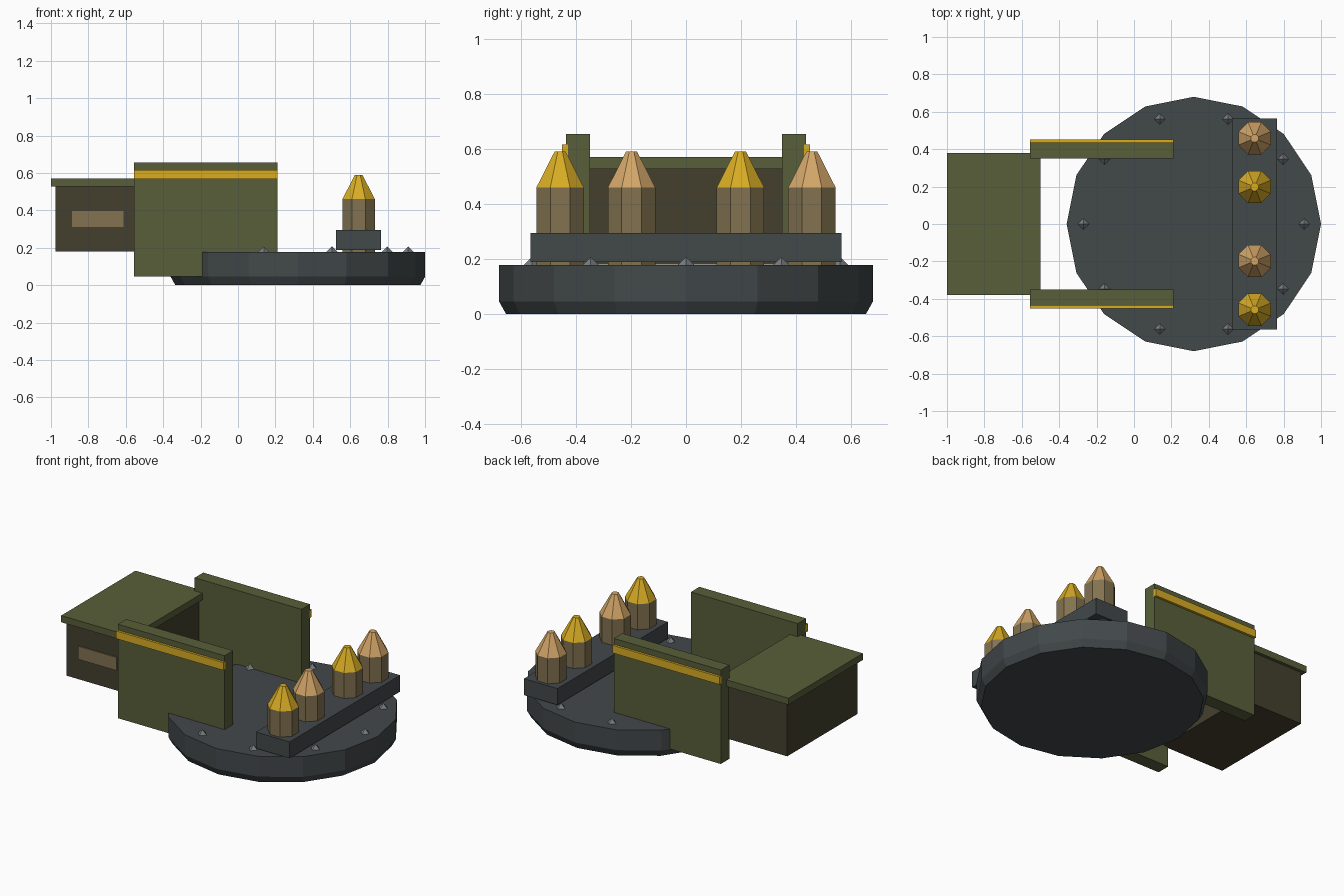
import bpy, bmesh, math
from mathutils import Matrix

if "Cube" in bpy.data.objects:
    bpy.data.objects.remove(bpy.data.objects["Cube"])


def lin(c):
    c /= 255
    return c / 12.92 if c <= 0.04045 else ((c + 0.055) / 1.055) ** 2.4


def material(name, r, g, b):
    m = bpy.data.materials.new(name)
    m.diffuse_color = (lin(r), lin(g), lin(b), 1)
    m.use_nodes = True
    m.node_tree.nodes["Principled BSDF"].inputs["Base Color"].default_value = m.diffuse_color
    return m


olive = material("olive", 88, 95, 58)
dark_olive = material("dark olive", 68, 64, 46)
steel = material("dark steel", 66, 72, 74)
rivet_grey = material("rivet grey", 122, 126, 129)
brass = material("dull brass", 130, 114, 80)
yellow = material("yellow", 216, 172, 36)
copper = material("copper", 210, 165, 104)


def finish(name, bm, *mats):
    bmesh.ops.recalc_face_normals(bm, faces=bm.faces)
    me = bpy.data.meshes.new(name)
    bm.to_mesh(me)
    bm.free()
    for m in mats:
        me.materials.append(m)
    ob = bpy.data.objects.new(name, me)
    bpy.context.collection.objects.link(ob)
    return ob


def box(name, x, y, z, mat):
    bm = bmesh.new()
    size = Matrix.Diagonal((x[1] - x[0], y[1] - y[0], z[1] - z[0], 1))
    mid = Matrix.Translation((sum(x) / 2, sum(y) / 2, sum(z) / 2))
    bmesh.ops.create_cube(bm, size=1, matrix=mid @ size)
    return finish(name, bm, mat)


def lathe(name, cx, cy, profile, sides, offset, mats, split=None):
    """Faceted turned solid from (radius, z) pairs; second material above split."""
    bm = bmesh.new()
    rings = []
    for r, z in profile:
        rings.append([bm.verts.new((cx + r * math.cos(math.tau * (i + offset) / sides),
                                    cy + r * math.sin(math.tau * (i + offset) / sides), z))
                      for i in range(sides)])
    for a, b in zip(rings, rings[1:]):
        for i in range(sides):
            j = (i + 1) % sides
            bm.faces.new((a[i], a[j], b[j], b[i]))
    bm.faces.new(rings[0][::-1])
    bm.faces.new(rings[-1])
    if split is not None:
        for f in bm.faces:
            f.material_index = int(f.calc_center_median().z > split)
    return finish(name, bm, *mats)


# Turntable with chamfered lower rim
CX = 0.32
lathe("turntable", CX, 0, [(0.655, 0), (0.68, 0.045), (0.68, 0.177)], 16, 0, [steel])

# Ring of rivets
for k in range(10):
    a = math.tau * k / 10
    bm = bmesh.new()
    c = Matrix.Translation((CX + 0.59 * math.cos(a), 0.59 * math.sin(a), 0.177))
    for depth in (0.03, -0.03):
        bmesh.ops.create_cone(bm, segments=4, radius1=0.03, radius2=0, depth=0.03,
                              matrix=c @ Matrix.Diagonal((1, 1, depth / 0.03, 1))
                              @ Matrix.Translation((0, 0, 0.015)))
    bmesh.ops.remove_doubles(bm, verts=bm.verts, dist=0.001)
    finish("rivet", bm, rivet_grey)

# Shell rack and shells
box("shell_rack", (0.525, 0.765), (-0.565, 0.565), (0.189, 0.295), steel)
for y, tip in ((-0.458, yellow), (-0.198, copper), (0.198, yellow), (0.458, copper)):
    lathe("shell", 0.645, y, [(0.0935, 0.17), (0.0935, 0.46), (0.022, 0.59)],
          8, 0.5, [brass, tip], 0.47)

# Side walls with yellow stripe rails
for s in (-1, 1):
    box("side_wall", (-0.555, 0.21), sorted((s * 0.35, s * 0.437)), (0.047, 0.655), olive)
    box("wall_stripe", (-0.556, 0.211), sorted((s * 0.43, s * 0.452)), (0.567, 0.617), yellow)

# Rear storage box, lid and front plate
box("storage_box", (-0.977, -0.523), (-0.36, 0.36), (0.18, 0.53), dark_olive)
box("box_lid", (-1.0, -0.5), (-0.38, 0.38), (0.527, 0.57), olive)
box("box_plate", (-0.887, -0.613), (-0.367, -0.359), (0.312, 0.397), brass)
